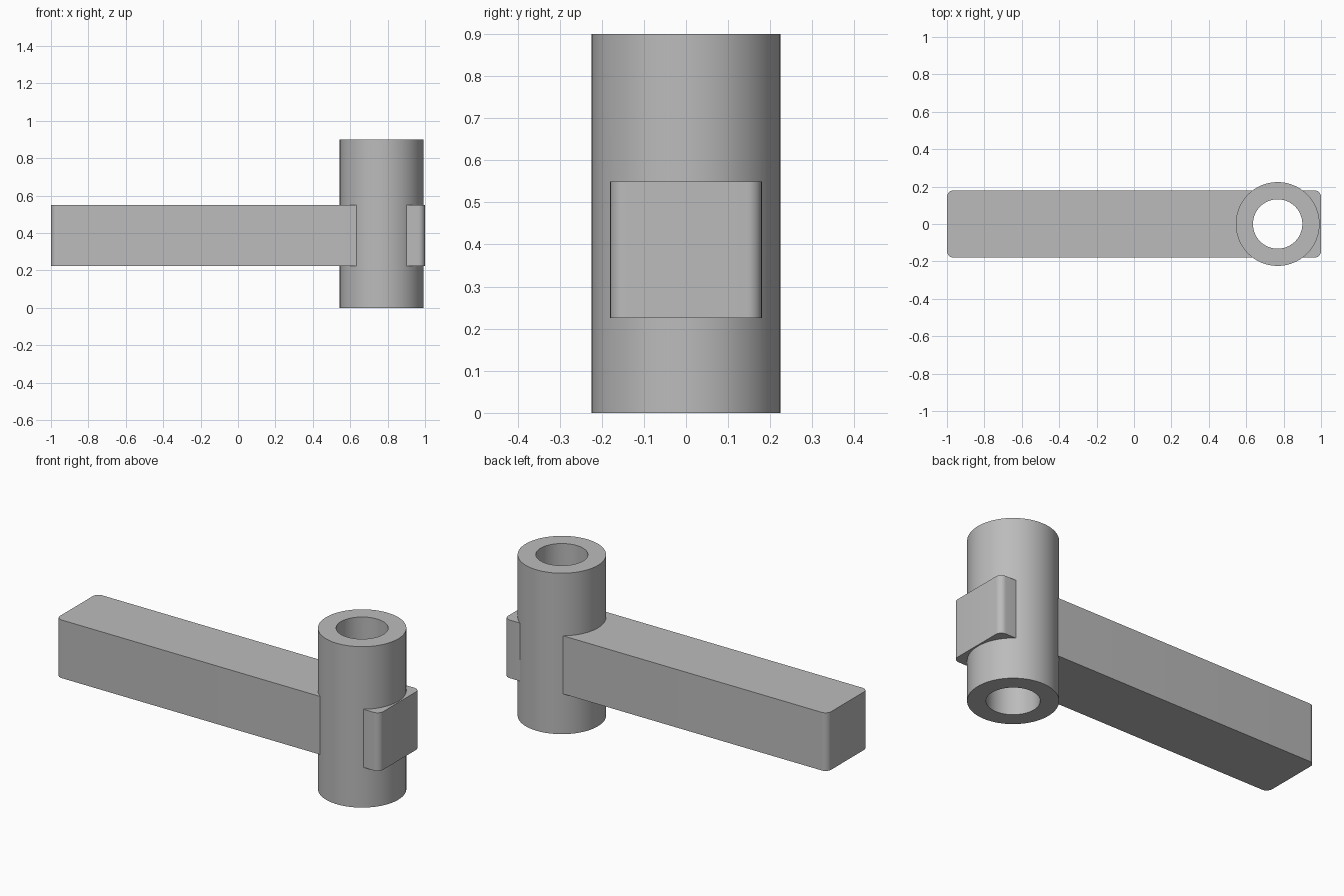
import bpy, bmesh
from math import cos, sin, pi, radians

cube = bpy.data.objects.get("Cube")
if cube:
    bpy.data.objects.remove(cube, do_unlink=True)

grey = bpy.data.materials.new("plain grey")
grey.use_nodes = True
grey.diffuse_color = (0.5, 0.5, 0.5, 1)
grey.node_tree.nodes["Principled BSDF"].inputs["Base Color"].default_value = (0.5, 0.5, 0.5, 1)

HUB_X, SIDES = 0.768, 96


def prism(name, outline, z0, z1):
    """Extrude a flat outline from z0 up to z1."""
    bm = bmesh.new()
    base = bm.faces.new([bm.verts.new((x, y, z0)) for x, y in outline])
    top = bmesh.ops.extrude_face_region(bm, geom=[base])["geom"]
    verts = [v for v in top if isinstance(v, bmesh.types.BMVert)]
    bmesh.ops.translate(bm, verts=verts, vec=(0, 0, z1 - z0))
    bmesh.ops.recalc_face_normals(bm, faces=bm.faces)
    mesh = bpy.data.meshes.new(name)
    bm.to_mesh(mesh)
    bm.free()
    mesh.materials.append(grey)
    obj = bpy.data.objects.new(name, mesh)
    bpy.context.collection.objects.link(obj)
    return obj


def circle(radius):
    return [(HUB_X + radius * cos(2 * pi * i / SIDES), radius * sin(2 * pi * i / SIDES))
            for i in range(SIDES)]


def rounded_rectangle(half_x, half_y, r, steps=8):
    points = []
    for corner, (sx, sy) in enumerate([(1, 1), (-1, 1), (-1, -1), (1, -1)]):
        for i in range(steps + 1):
            a = (corner + i / steps) * pi / 2
            points.append((sx * (half_x - r) + r * cos(a), sy * (half_y - r) + r * sin(a)))
    return points


def combine(target, other, operation):
    """Apply a boolean and discard the second solid."""
    other.hide_render = True
    mod = target.modifiers.new(operation.lower(), "BOOLEAN")
    mod.operation, mod.object, mod.solver = operation, other, "EXACT"
    bpy.context.view_layer.objects.active = target
    bpy.ops.object.modifier_apply(modifier=mod.name)
    bpy.data.objects.remove(other, do_unlink=True)


# Rounded bar fused with the upright sleeve, then bored through
lever = prism("lever_arm_with_sleeve", rounded_rectangle(1.0, 0.18, 0.035), 0.225, 0.55)
combine(lever, prism("sleeve", circle(0.224), 0.0, 0.9), "UNION")
combine(lever, prism("bore_cutter", circle(0.132), -0.1, 1.0), "DIFFERENCE")

bpy.ops.object.select_all(action="DESELECT")
lever.select_set(True)
bpy.context.view_layer.objects.active = lever
bpy.ops.object.shade_smooth_by_angle(angle=radians(30))
